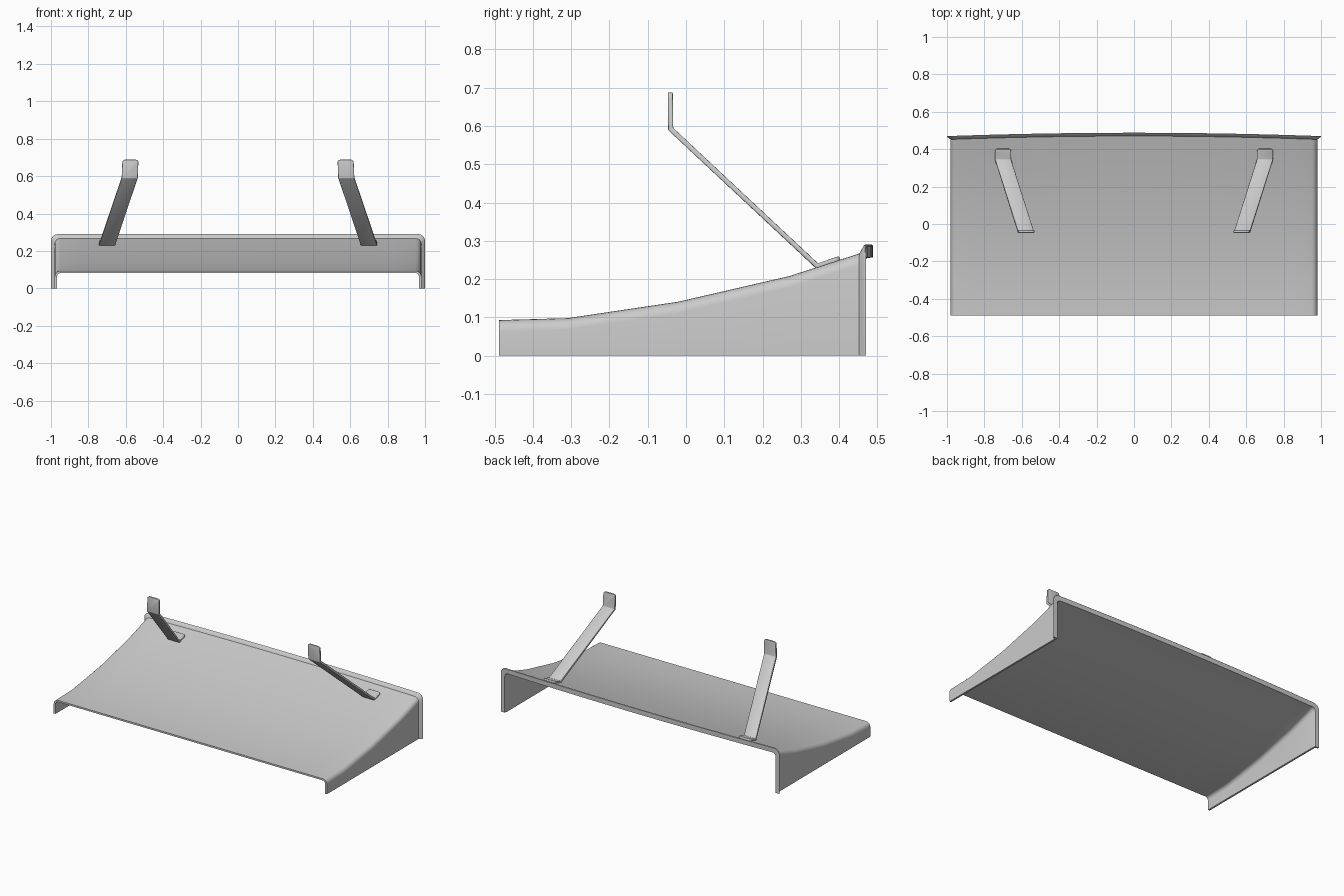
import bpy, bmesh, math

if "Cube" in bpy.data.objects:
    bpy.data.objects.remove(bpy.data.objects["Cube"])


def make_object(name, bm):
    bmesh.ops.recalc_face_normals(bm, faces=bm.faces)
    me = bpy.data.meshes.new(name)
    bm.to_mesh(me)
    bm.free()
    ob = bpy.data.objects.new(name, me)
    bpy.context.collection.objects.link(ob)
    return ob


def smooth(ob, angle):
    bpy.ops.object.select_all(action='DESELECT')
    ob.select_set(True)
    bpy.context.view_layer.objects.active = ob
    bpy.ops.object.shade_smooth_by_angle(angle=math.radians(angle))


def u_section(w, h, r, arc=5, span=16):
    """Upside-down U in x/z: side wall, rounded corner, roof, corner, wall."""
    left = [(-w, 0.0)]
    for i in range(arc + 1):
        a = math.pi / 2 * i / arc
        left.append((-w + r - r * math.cos(a), h - r + r * math.sin(a)))
    roof = [((w - r) * (2 * i / span - 1), h) for i in range(1, span)]
    return left + roof + [(-x, z) for x, z in reversed(left)]


# Curved panel with side walls: stations (y, half width, height, corner radius)
# run back along the outside, around the flared rim, and forward on the inside
stations = [
    (-0.489, 0.980, 0.093, 0.030), (-0.31, 0.980, 0.098, 0.030),
    (-0.02, 0.980, 0.141, 0.030), (0.27, 0.980, 0.208, 0.030),
    (0.452, 0.980, 0.267, 0.030), (0.463, 0.995, 0.288, 0.036),
    (0.467, 0.999, 0.290, 0.036), (0.470, 1.000, 0.287, 0.036),
    (0.470, 0.972, 0.257, 0.022), (0.452, 0.968, 0.254, 0.020),
    (0.27, 0.968, 0.195, 0.020), (-0.02, 0.968, 0.129, 0.020),
    (-0.31, 0.968, 0.086, 0.020), (-0.489, 0.968, 0.082, 0.020),
]
bm = bmesh.new()
rings = []
for y, w, h, r in stations:
    bow = 0.018 if y > 0.4 else 0.0
    rings.append([bm.verts.new((x, y + bow * (1 - (x / w) ** 2), z))
                  for x, z in u_section(w, h, r)])
n = len(rings)
for j in range(n):
    a, b = rings[j], rings[(j + 1) % n]
    for i in range(len(a) - 1):
        bm.faces.new((a[i], a[i + 1], b[i + 1], b[i]))
for end in (0, -1):
    bm.faces.new([ring[end] for ring in rings])
smooth(make_object("curved_panel", bm), 40)

# Bent strap brackets: foot on the panel, slanted arm, upright tab
path = [(0.700, 0.402, 0.254), (0.700, 0.343, 0.234),
        (0.579, -0.040, 0.592), (0.575, -0.041, 0.688)]
for side, label in ((-1, "left"), (1, "right")):
    bm = bmesh.new()
    rows = [[bm.verts.new((side * (x + s * 0.043), y, z)) for s in (-1, 1)]
            for x, y, z in path]
    for a, b in zip(rows, rows[1:]):
        bm.faces.new((a[0], a[1], b[1], b[0]))
    # rounded strap ends
    bmesh.ops.bevel(bm, geom=rows[0] + rows[-1], offset=0.014, segments=3,
                    profile=0.5, affect='VERTICES')
    ob = make_object(label + "_strap_bracket", bm)
    thick = ob.modifiers.new("thickness", 'SOLIDIFY')
    thick.thickness = 0.013
    thick.offset = 0
    thick.use_even_offset = True
    edge = ob.modifiers.new("soft_edges", 'BEVEL')
    edge.width = 0.003
    edge.segments = 2
    edge.limit_method = 'ANGLE'
    smooth(ob, 35)
